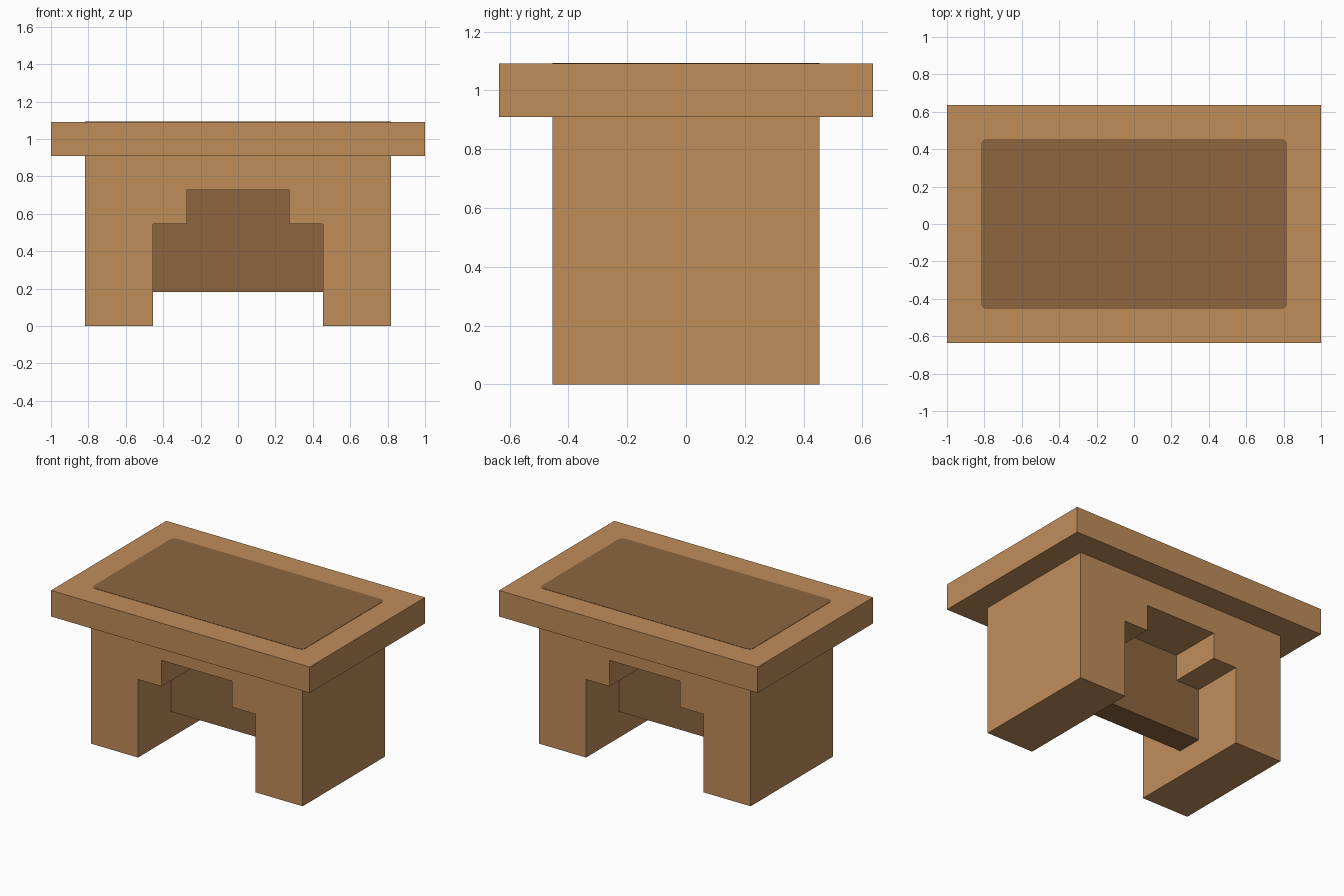
import bpy, bmesh, math

if "Cube" in bpy.data.objects:
    bpy.data.objects.remove(bpy.data.objects["Cube"])

U = 1 / 11  # the model sits on a grid of 1/11 unit


def material(name, rgb):
    m = bpy.data.materials.new(name)
    m.diffuse_color = (*rgb, 1)
    m.use_nodes = True
    m.node_tree.nodes["Principled BSDF"].inputs["Base Color"].default_value = m.diffuse_color
    return m


wood = material("light wood", (0.527, 0.266, 0.102))
dark = material("dark wood", (0.266, 0.130, 0.051))


def extrude(name, pts, axis, lo, hi, mat):
    """Extrude a closed 2D profile: along y (pts are x, z) or z (pts are x, y)."""
    bm = bmesh.new()
    place = (lambda a, b: (a, lo, b)) if axis == "y" else (lambda a, b: (a, b, lo))
    face = bm.faces.new([bm.verts.new(place(a, b)) for a, b in pts])
    new = bmesh.ops.extrude_face_region(bm, geom=[face], use_keep_orig=True)["geom"]
    shift = (0, hi - lo, 0) if axis == "y" else (0, 0, hi - lo)
    bmesh.ops.translate(bm, vec=shift, verts=[v for v in new if isinstance(v, bmesh.types.BMVert)])
    bmesh.ops.recalc_face_normals(bm, faces=bm.faces)
    mesh = bpy.data.meshes.new(name)
    bm.to_mesh(mesh)
    bm.free()
    mesh.materials.append(mat)
    ob = bpy.data.objects.new(name, mesh)
    bpy.context.collection.objects.link(ob)
    return ob


def mirrored(half):
    """Grid-unit half profile, mirrored across x = 0."""
    full = half + [(-x, z) for x, z in reversed(half)]
    return [(x * U, z * U) for x, z in full]


def rounded_rect(hx, hy, r, steps=5):
    pts = []
    for q, (sx, sy) in enumerate([(1, 1), (-1, 1), (-1, -1), (1, -1)]):
        for i in range(steps + 1):
            a = math.pi / 2 * (q + i / steps)
            pts.append((sx * (hx - r) + r * math.cos(a), sy * (hy - r) + r * math.sin(a)))
    return pts


# Body: two thick legs with a stepped opening between them
extrude("desk_body", mirrored([(3, 8), (3, 6), (5, 6), (5, 0), (9, 0), (9, 10)]),
        "y", -5 * U, 5 * U, wood)

# Dark panel across the middle of the opening
extrude("middle_panel", mirrored([(5, 2), (5, 6), (3, 6), (3, 8)]), "y", -U, U, dark)

# Overhanging top slab
extrude("top_slab", mirrored([(11, 10), (11, 12)]), "y", -7 * U, 7 * U, wood)

# Thin dark writing pad with rounded corners
extrude("writing_pad", rounded_rect(9 * U, 5 * U, 0.03), "z", 12 * U - 0.002, 12 * U + 0.002, dark)
